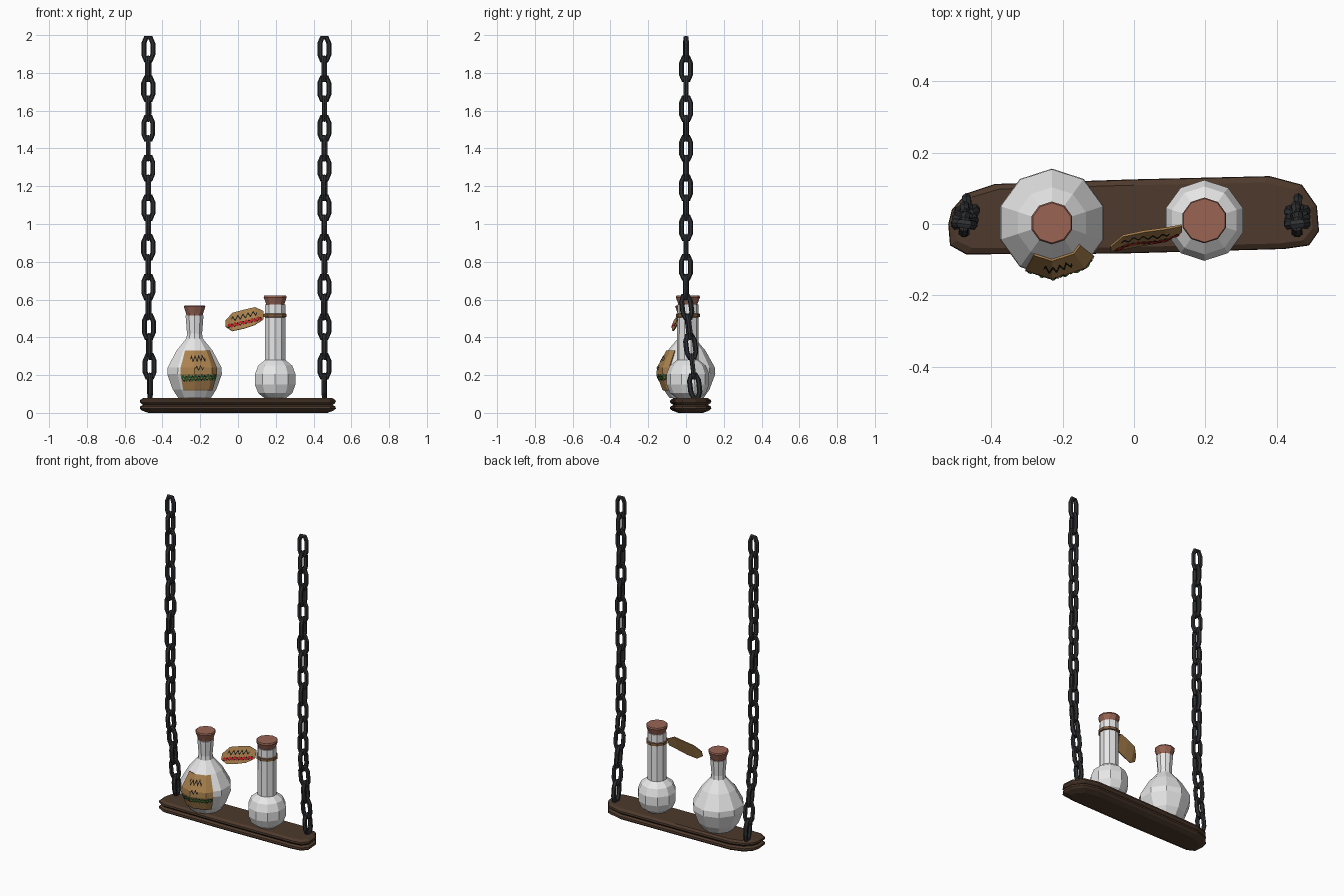
import bpy, math, random
from mathutils import Vector, Matrix

if "Cube" in bpy.data.objects:
    bpy.data.objects.remove(bpy.data.objects["Cube"])

random.seed(4)


def material(name, rgb):
    m = bpy.data.materials.new(name)
    m.diffuse_color = (*rgb, 1)
    m.use_nodes = True
    m.node_tree.nodes["Principled BSDF"].inputs["Base Color"].default_value = m.diffuse_color
    return m


WOOD = material("dark wood", (0.075, 0.042, 0.025))
IRON = material("black iron", (0.028, 0.029, 0.032))
GLASS = material("pale glass", (0.8, 0.8, 0.8))
CORK = material("cork", (0.32, 0.13, 0.09))
PAPER = material("old paper", (0.40, 0.22, 0.075))
STRING = material("string", (0.22, 0.11, 0.05))
INK = material("dark ink", (0.012, 0.012, 0.012))
RED = material("red paint", (0.55, 0.012, 0.012))
GREEN = material("green paint", (0.02, 0.12, 0.025))


def make(name, verts, faces, mat, thick=0):
    me = bpy.data.meshes.new(name)
    me.from_pydata([tuple(v) for v in verts], [], faces)
    me.materials.append(mat)
    ob = bpy.data.objects.new(name, me)
    bpy.context.collection.objects.link(ob)
    if thick:
        mod = ob.modifiers.new("thickness", 'SOLIDIFY')
        mod.thickness = thick
        mod.offset = -1
    return ob


def loft(name, rings, mat, closed=False):
    """Skin equal-sized counter-clockwise rings, capped unless closed in a loop."""
    n, m = len(rings[0]), len(rings)
    verts = [v for r in rings for v in r]
    faces = []
    for i in range(m if closed else m - 1):
        a, b = i * n, (i + 1) % m * n
        faces += [(a + k, a + (k + 1) % n, b + (k + 1) % n, b + k) for k in range(n)]
    if not closed:
        faces += [tuple(reversed(range(n))), tuple(range((m - 1) * n, m * n))]
    return make(name, verts, faces, mat)


def lathe(name, centre, profile, mat, n=10, closed=False):
    ang = [math.pi / 2 + 2 * math.pi * k / n for k in range(n)]
    return loft(name, [[(centre[0] + r * math.cos(a), centre[1] + r * math.sin(a), z)
                        for a in ang] for r, z in profile], mat, closed)


# Board: worn plank with a groove around its edge
outline = [(-0.515, -0.06), (-0.47, -0.085), (-0.05, -0.083), (0.42, -0.07), (0.49, -0.06),
           (0.518, -0.02), (0.512, 0.05), (0.47, 0.11), (0.38, 0.134), (0.0, 0.125),
           (-0.39, 0.112), (-0.47, 0.085), (-0.51, 0.04), (-0.52, 0.0)]
levels = [(0.0, 0.045), (0.012, 0.012), (0.022, 0), (0.034, 0.002), (0.042, 0.018),
          (0.05, 0.006), (0.058, 0), (0.068, 0.002), (0.078, 0.018)]
loft("board", [[(x * (1 - i / 0.52), 0.025 + (y - 0.025) * (1 - i / 0.11), z)
                for x, y in outline] for z, i in levels], WOOD)


# Chains: octagonal links alternating by a quarter turn
def link(name, pos, turn, tilt):
    path = [(0.024, -0.03), (0.024, 0.03), (0.012, 0.06), (-0.012, 0.06),
            (-0.024, 0.03), (-0.024, -0.03), (-0.012, -0.06), (0.012, -0.06)]
    mat = Matrix.Translation(pos) @ Matrix.Rotation(tilt, 4, 'X') @ Matrix.Rotation(turn, 4, 'Z')
    rings = []
    for i, p in enumerate(path):
        a, b = Vector(path[i - 1]), Vector(path[(i + 1) % 8])
        t = (b - a).normalized()
        nrm = Vector((t.y, 0, -t.x))
        c = Vector((p[0], 0, p[1]))
        rings.append([mat @ (c + 0.0135 * (math.cos(q) * nrm + math.sin(q) * Vector((0, 1, 0))))
                      for q in [k * math.pi / 3 for k in range(6)]])
    return loft(name, rings, IRON, True)


for side, x in (("left", -0.475), ("right", 0.457)):
    for i in range(18):
        z = 1.926 - 0.105 * i
        sag = max(0, 0.6 - z)
        link(f"{side}_chain_link_{i + 1}",
             (x + (0.02 * sag if x < 0 else 0), 0.1 * sag, z),
             (i % 2) * math.pi / 2 + random.uniform(-0.2, 0.2), 0.12 if sag else 0)

# Wide bottle and its cork
C1 = (-0.23, 0.003)
body = [(0.09, 0.078), (0.122, 0.125), (0.152, 0.205), (0.15, 0.24), (0.1, 0.33),
        (0.045, 0.395), (0.042, 0.42), (0.05, 0.515)]
lathe("wide_bottle", C1, body, GLASS)
lathe("wide_bottle_cork", C1, [(0.044, 0.51), (0.047, 0.525), (0.06, 0.562), (0.056, 0.569)], CORK)

# Tall bottle, cork and string
C2 = (0.197, 0.01)
lathe("tall_bottle", C2, [(0.06, 0.078), (0.095, 0.105), (0.113, 0.15), (0.113, 0.205),
                          (0.095, 0.25), (0.057, 0.28), (0.056, 0.575)], GLASS)
lathe("tall_bottle_cork", C2, [(0.05, 0.57), (0.052, 0.58), (0.064, 0.612), (0.061, 0.621)], CORK)
lathe("tag_string", C2, [(0.055, 0.506), (0.064, 0.508), (0.064, 0.524), (0.055, 0.526)],
      STRING, closed=True)


# Surface of the label: follows the faceted bottle (angle in degrees, height)
def on_label(a, z, off):
    for (r0, z0), (r1, z1) in zip(body, body[1:]):
        if z0 <= z <= z1:
            r = r0 + (r1 - r0) * (z - z0) / (z1 - z0)
            break
    r *= math.cos(math.radians(18)) / math.cos(math.radians((a - 90) % 36 - 18))
    r += off
    return (C1[0] + r * math.cos(math.radians(a)), C1[1] + r * math.sin(math.radians(a)), z)


# Surface of the tag: leaning, gently curled sheet
def on_tag(x, z, off):
    return (x, -0.04 + 0.2 * (x - 0.035) + 0.38 * (z - 0.495)
            + 0.008 * math.sin((x + 0.065) * 31) - off, z)


def grid(name, surf, columns, off, mat, thick=0):
    """Sheet from columns of (u, heights...) laid on a surface."""
    m = len(columns[0]) - 1
    verts = [surf(c[0], v, off) for c in columns for v in c[1:]]
    faces = [(i * m + j, (i + 1) * m + j, (i + 1) * m + j + 1, i * m + j + 1)
             for i in range(len(columns) - 1) for j in range(m - 1)]
    return make(name, verts, faces, mat, thick)


def wave(name, surf, u0, u1, v0, v1, amp, half, cycles, off, mat):
    """Thin painted ornamental wave."""
    n = cycles * 6
    cols = []
    for i in range(n + 1):
        t = i / n
        v = v0 + (v1 - v0) * t + amp * math.sin(t * cycles * 2 * math.pi)
        cols.append((u0 + (u1 - u0) * t, v - half, v + half))
    return grid(name, surf, cols, off, mat)


# Paper label with painted ornament
rows = (0.118, 0.125, 0.205, 0.24, 0.33)
grid("bottle_label", on_label, [(a, *rows) for a in (-119, -90, -54, -38)], 0.007, PAPER, 0.006)
wave("label_upper_ornament", on_label, -100, -64, 0.285, 0.29, 0.012, 0.007, 4, 0.010, INK)
wave("label_middle_ornament", on_label, -88, -72, 0.235, 0.24, 0.010, 0.005, 2, 0.010, INK)
wave("label_vine_shadow", on_label, -116, -41, 0.18, 0.188, -0.012, 0.005, 6, 0.010, INK)
wave("label_vine", on_label, -117, -40, 0.182, 0.19, 0.012, 0.009, 6, 0.011, GREEN)

# Hanging tag with painted ornament
grid("hanging_tag", on_tag, [(-0.065, 0.458, 0.49), (-0.03, 0.434, 0.53), (0.03, 0.447, 0.546),
                             (0.09, 0.467, 0.56), (0.135, 0.495, 0.54)], 0.003, PAPER, 0.006)
wave("tag_upper_ornament", on_tag, -0.035, 0.1, 0.495, 0.53, 0.010, 0.005, 5, 0.006, INK)
wave("tag_lower_shadow", on_tag, -0.055, 0.125, 0.457, 0.5, -0.007, 0.004, 6, 0.006, INK)
wave("tag_lower_ornament", on_tag, -0.055, 0.128, 0.459, 0.502, 0.007, 0.006, 6, 0.007, RED)
